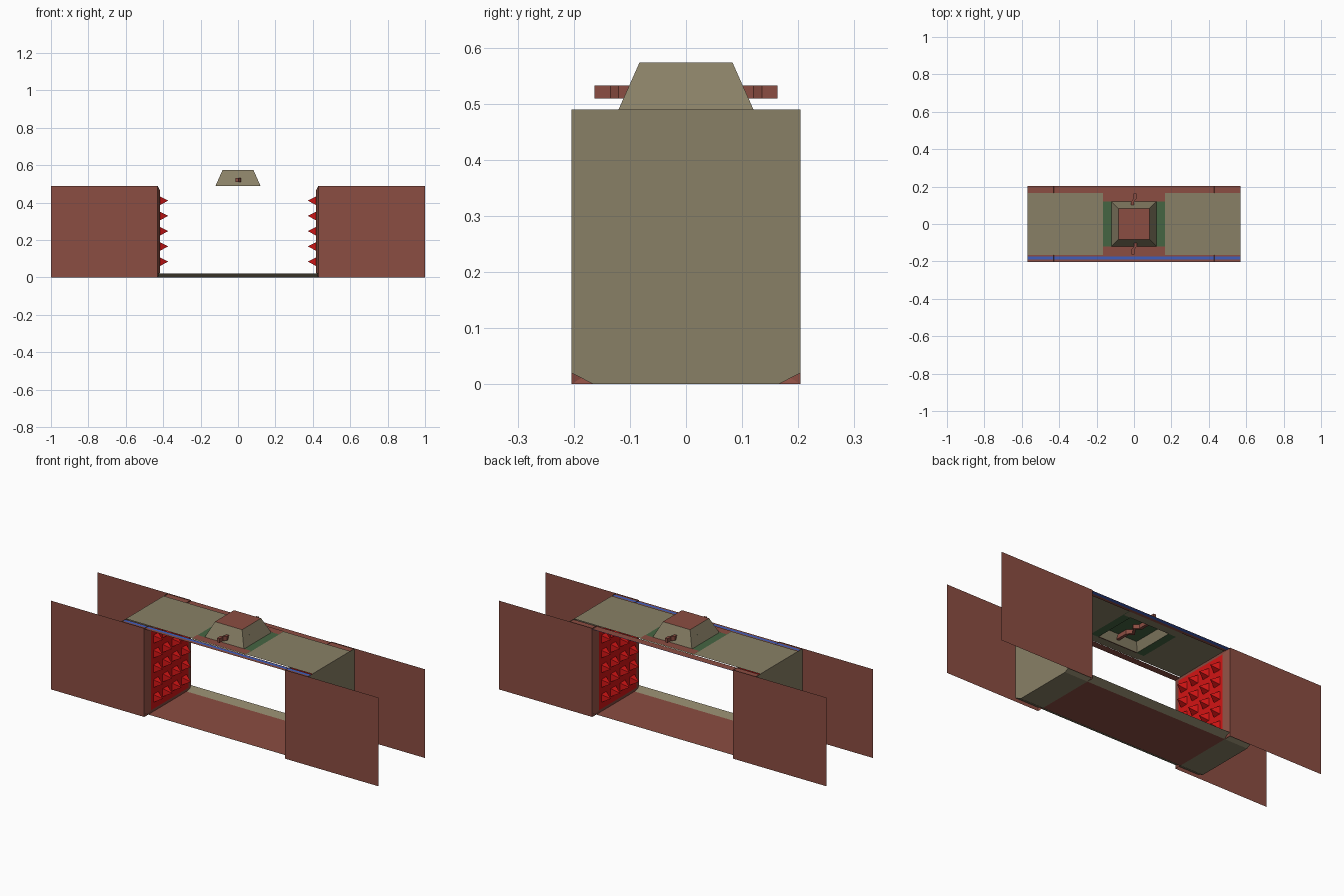
import bpy, bmesh
from mathutils import Vector

cube = bpy.data.objects.get("Cube")
if cube:
    bpy.data.objects.remove(cube, do_unlink=True)


def material(name, rgb):
    m = bpy.data.materials.new(name)
    m.use_nodes = True
    m.diffuse_color = (*rgb, 1)
    m.node_tree.nodes["Principled BSDF"].inputs["Base Color"].default_value = (*rgb, 1)
    return m


BROWN = material("red brown", (0.26, 0.075, 0.054))
KHAKI = material("khaki", (0.25, 0.216, 0.133))
RED = material("bright red", (0.65, 0.007, 0.007))
GREEN = material("dull green", (0.06, 0.13, 0.055))
BLUE = material("blue", (0.05, 0.11, 0.5))


def build(name, polygons, mat):
    """Make an object from a list of flat polygons."""
    bm = bmesh.new()
    for poly in polygons:
        bm.faces.new([bm.verts.new(p) for p in poly])
    bmesh.ops.remove_doubles(bm, verts=bm.verts, dist=0.0001)
    mesh = bpy.data.meshes.new(name)
    bm.to_mesh(mesh)
    bm.free()
    mesh.materials.append(mat)
    obj = bpy.data.objects.new(name, mesh)
    bpy.context.collection.objects.link(obj)
    return obj


def flat(x0, x1, y0, y1, z):
    return [(x0, y0, z), (x1, y0, z), (x1, y1, z), (x0, y1, z)]


def ring(outer, inner):
    """Four quads joining two matching loops."""
    return [[outer[i], outer[(i + 1) % 4], inner[(i + 1) % 4], inner[i]] for i in range(4)]


# Main measures: opening, body end, half depth, inner depth, height, hatch
OPEN, END, DEEP, INNER, TOP, HATCH = 0.43, 0.57, 0.204, 0.165, 0.49, 0.165
CHAMFER = 0.02
BASE, CAP, PEAK = 0.12, 0.083, 0.573

# Wall sheets, front and back on both sides
for sx, side in ((1, "left"), (-1, "right")):
    for sy, end in ((-1, "front"), (1, "back")):
        xa, xb, y = sx * OPEN, sx, sy * DEEP
        sheet = [(xa, y, 0), (xb, y, 0), (xb, y, TOP), (xa, y, TOP)]
        if sx * sy > 0:
            sheet.reverse()
        build(f"{end}_{side}_wall_sheet", [sheet], BROWN)

# End walls with clipped lower corners
for sx, side in ((1, "left"), (-1, "right")):
    outline = [(-INNER, 0), (INNER, 0), (DEEP, CHAMFER), (DEEP, TOP), (-DEEP, TOP), (-DEEP, CHAMFER)]
    wall = [(sx * END, y, z) for y, z in outline]
    build(f"{side}_end_wall", [wall[::sx]], KHAKI)

    # Framed panel at each side of the opening
    def loop(x, y, z0, z1):
        return [(sx * x, -y, z0), (sx * x, -y, z1), (sx * x, y, z1), (sx * x, y, z0)][::sx]

    outer = loop(OPEN, DEEP, 0, TOP)
    inner = loop(OPEN - 0.013, INNER, 0.025, TOP - 0.025)
    build(f"{side}_jamb_frame", ring(outer, inner), BROWN)
    build(f"{side}_spike_panel", [inner], RED)

    # Grid of pyramid spikes
    spikes = []
    size, base_x = 0.022, sx * (OPEN - 0.014)
    for row in range(5):
        for col in range(4):
            y, z = (col - 1.5) * 0.082, 0.084 + row * 0.0815
            corners = [(base_x, y - size, z - size), (base_x, y - size, z + size),
                       (base_x, y + size, z + size), (base_x, y + size, z - size)][::sx]
            tip = (sx * 0.373, y, z)
            spikes += [[corners[i], corners[(i + 1) % 4], tip] for i in range(4)]
    build(f"{side}_spikes", spikes, RED)

    # Roof, hatch side strip and underside at this end
    x0, x1 = sorted((sx * HATCH, sx * END))
    build(f"{side}_roof", [flat(x0, x1, -INNER, INNER, TOP)], KHAKI)
    x0, x1 = sorted((sx * BASE, sx * HATCH))
    build(f"{side}_hatch_strip", [flat(x0, x1, -INNER, INNER, TOP)], GREEN)
    x0, x1 = sorted((sx * OPEN, sx * END))
    build(f"{side}_underside", [flat(x0, x1, -INNER, INNER, 0)[::-1]], KHAKI)

# Floor of the opening
build("floor", [flat(-OPEN, OPEN, -INNER, INNER, 0)], BROWN)

# Front and back trims
for sy, end in ((-1, "front"), (1, "back")):
    lip = [(-END, sy * INNER, 0), (END, sy * INNER, 0),
           (END, sy * DEEP, CHAMFER), (-END, sy * DEEP, CHAMFER)]
    build(f"{end}_floor_lip", [lip[::-sy]], KHAKI)
    y0, y1 = sorted((sy * INNER, sy * DEEP))
    build(f"{end}_roof_trim", [flat(-END, END, y0, y1, TOP - 0.004)], BROWN)
    y0, y1 = sorted((sy * BASE, sy * INNER))
    build(f"{end}_hatch_plate", [flat(-HATCH, HATCH, y0, y1, TOP + 0.002)], BROWN)
    build(f"{end}_hatch_lining", [flat(-HATCH, HATCH, y0, y1, TOP - 0.003)[::-1]], KHAKI)

# Blue lines along the roof trim
build("front_blue_line", [flat(-END, END, -0.19, -0.174, TOP - 0.002)], BLUE)
build("back_blue_line", [flat(-OPEN, OPEN, 0.185, DEEP, TOP - 0.006)[::-1]], BLUE)

# Raised hatch with sloping sides
build("hatch_sides", ring(flat(-BASE, BASE, -BASE, BASE, TOP), flat(-CAP, CAP, -CAP, CAP, PEAK)), KHAKI)
build("hatch_cap", [flat(-CAP, CAP, -CAP, CAP, PEAK)], BROWN)
build("hatch_ceiling", [flat(-0.1, 0.1, -0.1, 0.1, 0.535)[::-1]], GREEN)

# Crooked rod passing through the hatch
path = [(-0.006, -0.163), (-0.006, -0.135), (0.008, -0.12), (0.008, -0.04), (-0.015, -0.02),
        (0.015, 0.02), (-0.008, 0.04), (-0.008, 0.12), (0.006, 0.135), (0.006, 0.163)]
loops = []
for x, y in path:
    loops.append([Vector((x + dx, y, z)) for dx, z in
                  ((-0.008, 0.509), (0.008, 0.509), (0.008, 0.532), (-0.008, 0.532))])
rod = [loops[0], loops[-1][::-1]]
for a, b in zip(loops, loops[1:]):
    rod += ring(b, a)
build("crooked_rod", rod, BROWN)
